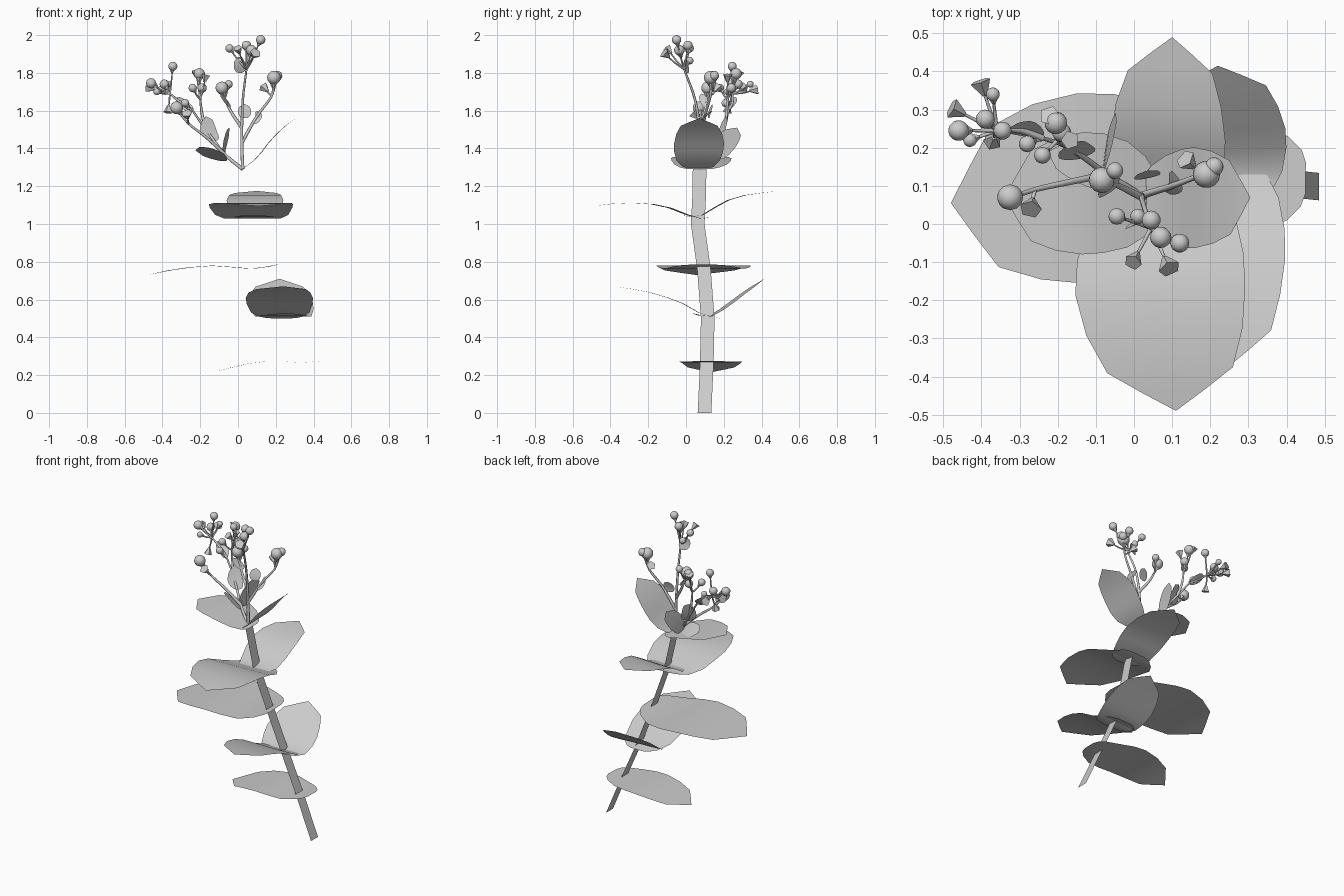
import bpy, bmesh, math
from mathutils import Vector as V

# --- helpers ---
def add_mesh(name, bm, smooth=True):
    me = bpy.data.meshes.new(name)
    bm.to_mesh(me)
    bm.free()
    for p in me.polygons:
        p.use_smooth = smooth
    ob = bpy.data.objects.new(name, me)
    bpy.context.collection.objects.link(ob)
    return ob

def sampler(pts):
    """Smooth path through pts; returns function of arc-length fraction."""
    P = [V(p) for p in pts]
    P = [2 * P[0] - P[1]] + P + [2 * P[-1] - P[-2]]
    d = []
    for i in range(1, len(P) - 2):
        a, b, c, e = P[i - 1:i + 3]
        for k in range(12):
            t = k / 12
            d.append(0.5 * (2 * b + (c - a) * t + (2 * a - 5 * b + 4 * c - e) * t * t
                            + (3 * b - a - 3 * c + e) * t ** 3))
    d.append(P[-2])
    L = [0]
    for i in range(1, len(d)):
        L.append(L[-1] + (d[i] - d[i - 1]).length)
    def at(t):
        s = t * L[-1]
        for i in range(1, len(d)):
            if L[i] >= s - 1e-9:
                return d[i - 1].lerp(d[i], (s - L[i - 1]) / (L[i] - L[i - 1]))
        return d[-1]
    return at

# outline: (fraction from base to tip, relative half width)
OUTLINE = [(0, .25), (.02, .45), (.08, .66), (.2, .87), (.36, .98), (.5, 1),
           (.67, .92), (.83, .74), (.92, .36), (1, 0)]

def leaf(name, spine, hw, side=None):
    at = sampler(spine)
    run = V(spine[-1]) - V(spine[0])
    side = V(side).normalized() if side else V((0, 0, 1)).cross(run).normalized()
    bm = bmesh.new()
    prev = None
    for t, w in OUTLINE:
        c = at(t)
        offs = (-1, 0, 1) if w else (0,)
        row = [bm.verts.new(c + side * hw * w * o) for o in offs]
        if prev:
            if w:
                for k in (0, 1):
                    bm.faces.new((prev[k], prev[k + 1], row[k + 1], row[k]))
            else:
                for k in (0, 1):
                    bm.faces.new((prev[k], prev[k + 1], row[0]))
        prev = row
    return add_mesh(name, bm)

def twigs(name, paths, r):
    cu = bpy.data.curves.new(name, 'CURVE')
    cu.dimensions = '3D'
    cu.bevel_depth = r
    cu.bevel_resolution = 1
    for pts in paths:
        at = sampler(pts)
        n = 4 * (len(pts) - 1)
        s = cu.splines.new('POLY')
        s.points.add(n)
        for i in range(n + 1):
            s.points[i].co = (*at(i / n), 1)
            s.points[i].radius = 1.15 - .5 * i / n
    ob = bpy.data.objects.new(name, cu)
    bpy.context.collection.objects.link(ob)
    bpy.ops.object.select_all(action='DESELECT')
    ob.select_set(True)
    bpy.context.view_layer.objects.active = ob
    bpy.ops.object.convert(target='MESH')

def aim(direction, loc):
    m = V(direction).to_track_quat('Z', 'Y').to_matrix().to_4x4()
    m.translation = loc
    return m

# --- main stem: flat ribbon ---
bm = bmesh.new()
prev = None
for x, y, z in [(.485, .098, 0), (.37, .11, .26), (.262, .115, .5), (.17, .095, .76),
                (.1, .062, 1.0), (.06, .07, 1.15), (.025, .072, 1.3)]:
    row = [bm.verts.new((x, y + s * .036, z)) for s in (-1, 1)]
    if prev:
        bm.faces.new((prev[0], prev[1], row[1], row[0]))
    prev = row
add_mesh("main_stem", bm)

# --- big leaves, base to tip ---
leaf("low_leaf", [(.45, .12, .275), (.3, .12, .265), (.2, .13, .275), (.05, .135, .26), (-.13, .13, .215)], .166)
leaf("lower_front_leaf", [(.23, .18, .5), (.225, .08, .525), (.22, -.03, .585), (.22, -.2, .64), (.24, -.38, .67)], .178)
leaf("lower_back_leaf", [(.25, .04, .525), (.24, .12, .51), (.23, .2, .555), (.22, .3, .63), (.22, .415, .71)], .172)
leaf("middle_leaf", [(.21, .09, .785), (.1, .095, .765), (0, .095, .765), (-.1, .095, .78), (-.3, .08, .765), (-.48, .055, .73)], .25)
leaf("upper_front_leaf", [(.08, .13, 1.035), (.075, .05, 1.03), (.07, -.05, 1.075), (.07, -.2, 1.108), (.09, -.35, 1.11), (.11, -.49, 1.095)], .223)
leaf("upper_back_leaf", [(.08, -.02, 1.045), (.09, .07, 1.04), (.09, .2, 1.115), (.09, .3, 1.15), (.1, .49, 1.175)], .15)
leaf("top_right_leaf", [(.02, .065, 1.29), (.1, .065, 1.35), (.17, .07, 1.44), (.24, .07, 1.51), (.305, .07, 1.56)], .132)
leaf("top_left_leaf", [(.06, .07, 1.29), (-.05, .08, 1.325), (-.15, .08, 1.35), (-.34, .07, 1.36)], .16)

# --- small leaves among the flowers ---
small = [([(-.06, .11, 1.35), (-.13, .15, 1.37), (-.225, .19, 1.39)], .055, (.2, .7, -.5)),
         ([(-.08, .16, 1.35), (-.07, .2, 1.42), (-.045, .27, 1.51)], .06, (.1, .9, -.35)),
         ([(-.12, .18, 1.44), (-.155, .19, 1.49), (-.17, .21, 1.57)], .045, (1, .5, .3)),
         ([(.035, .12, 1.56), (.035, .125, 1.59), (.035, .14, 1.635)], .035, (1, .2, 0)),
         ([(.01, .01, 1.8), (.01, .0, 1.84), (.005, .0, 1.88)], .035, (1, .4, 0)),
         ([(-.04, .11, 1.62), (-.065, .1, 1.65), (-.095, .08, 1.69)], .025, (.3, 1, .3)),
         ([(-.24, .23, 1.6), (-.28, .25, 1.63), (-.33, .25, 1.67)], .03, (.4, .6, .6)),
         ([(.09, .08, 1.53), (.11, .1, 1.57), (.1, .14, 1.6)], .02, (1, -.5, 0))]
for i, (sp, hw, sd) in enumerate(small):
    leaf(f"small_leaf_{i + 1}", sp, hw, sd)

# --- flower branches ---
A, D, E, F = (.045, -.01, 1.82), (-.24, .225, 1.6), (-.36, .245, 1.69), (-.2, .22, 1.66)
twigs("flower_branches", [
    [(.025, .07, 1.29), (.02, .075, 1.45), (.025, .05, 1.65), A],
    [(.02, .075, 1.43), (.1, .1, 1.57), (.18, .13, 1.68), (.188, .13, 1.76)],
    [(.02, .07, 1.51), (-.04, .1, 1.6), (-.085, .115, 1.7)],
    [(.025, .07, 1.29), (-.07, .13, 1.37), (-.17, .2, 1.5), D],
    [(-.17, .2, 1.5), (-.19, .215, 1.58), F],
    [D, (-.3, .245, 1.64), E],
    [(-.07, .13, 1.37), (-.17, .11, 1.46), (-.26, .09, 1.53), (-.32, .07, 1.6)]], .0085)

# --- berries: joint, centre, radius ---
berries = [(A, (.12, -.05, 1.975), .025), (A, (.045, .01, 1.945), .025), (A, (.07, -.035, 1.92), .028),
           (A, (-.045, .02, 1.93), .022), (A, (.01, .02, 1.865), .02),
           ((.18, .13, 1.68), (.19, .13, 1.775), .036), ((.18, .13, 1.68), (.21, .15, 1.785), .025),
           ((-.07, .11, 1.66), (-.085, .115, 1.72), .034), ((-.07, .11, 1.66), (-.05, .14, 1.74), .022),
           ((-.26, .09, 1.53), (-.325, .07, 1.615), .034),
           (E, (-.46, .245, 1.745), .027), (E, (-.39, .275, 1.74), .025), (E, (-.37, .34, 1.74), .018),
           (E, (-.345, .245, 1.835), .024), (E, (-.43, .22, 1.7), .018),
           (F, (-.205, .265, 1.795), .03), (F, (-.24, .18, 1.72), .022), (F, (-.19, .24, 1.72), .025),
           (D, (-.28, .21, 1.64), .022)]
# --- open cups: joint, rim centre, radius ---
cups = [(A, (0, -.095, 1.925), .024), (A, (.09, -.11, 1.9), .03), (F, (-.22, .28, 1.8), .028),
        (E, (-.47, .3, 1.72), .028), (E, (-.4, .365, 1.71), .028), (E, (-.37, .22, 1.6), .025),
        ((.18, .13, 1.68), (.14, .165, 1.72), .028), ((-.26, .09, 1.53), (-.27, .045, 1.58), .03),
        (F, (-.17, .22, 1.78), .025)]
twigs("flower_stalks", [[j, V(j).lerp(V(c), .5) + V((0, 0, -.006)), c] for j, c, r in berries + cups], .005)

bm = bmesh.new()
for j, c, r in berries:
    bmesh.ops.create_uvsphere(bm, u_segments=14, v_segments=9, radius=r, matrix=aim(V(c) - V(j), c))
add_mesh("berries", bm)

bm = bmesh.new()
for j, c, r in cups:
    d = (V(c) - V(j)).normalized()
    bmesh.ops.create_cone(bm, cap_ends=True, segments=5, radius1=.007, radius2=r, depth=.04,
                          matrix=aim(d, V(c) - d * .01))
for j, c, r in berries:  # calyx under each berry
    d = (V(c) - V(j)).normalized()
    bmesh.ops.create_cone(bm, cap_ends=False, segments=5, radius1=.005, radius2=r * .75, depth=r,
                          matrix=aim(d, V(c) - d * r))
add_mesh("flower_cups", bm, smooth=False)
